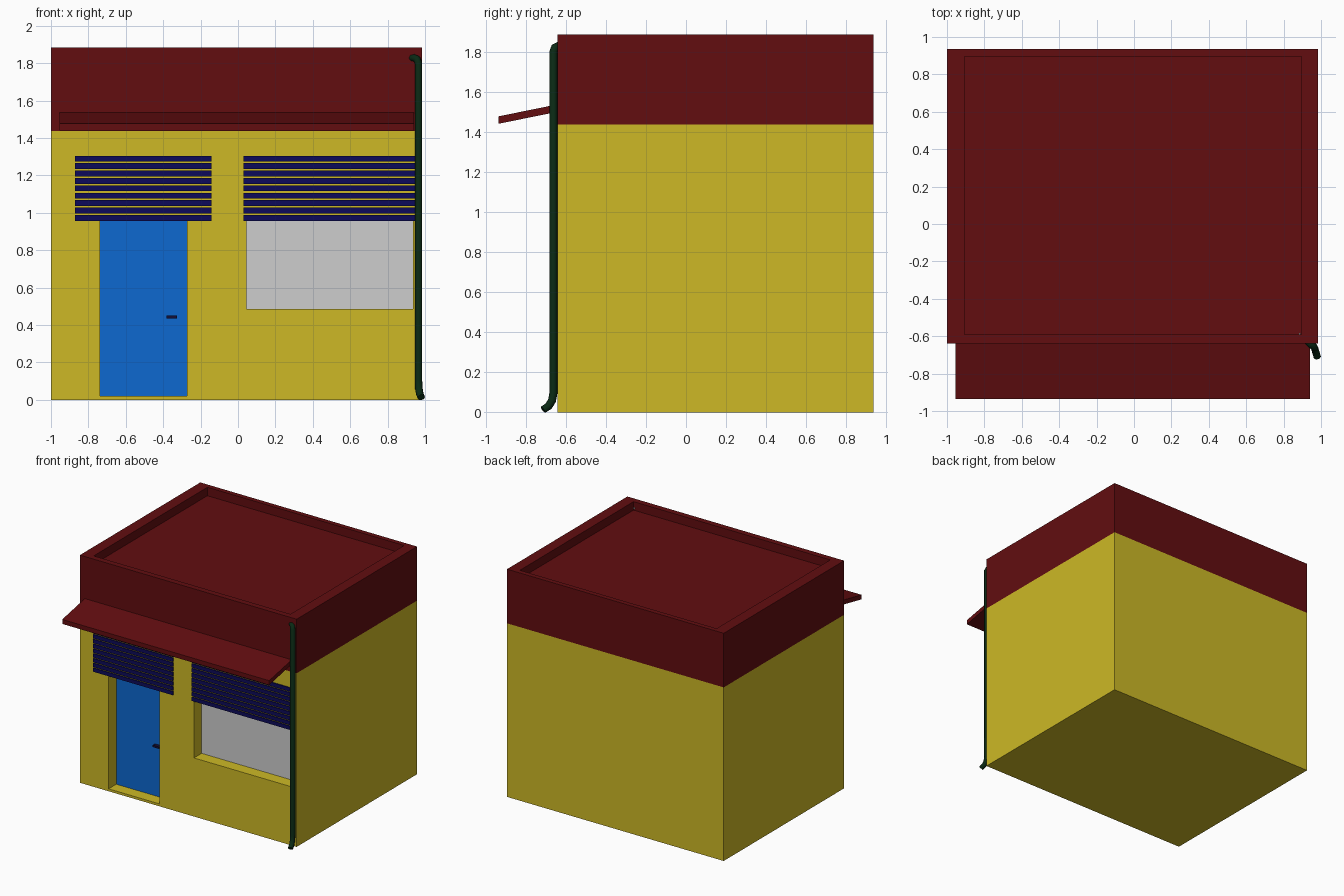
import bpy, bmesh
from mathutils import Vector

if "Cube" in bpy.data.objects:
    bpy.data.objects.remove(bpy.data.objects["Cube"])


def mat(name, r, g, b):
    m = bpy.data.materials.new(name)
    m.diffuse_color = (r, g, b, 1)
    m.use_nodes = True
    m.node_tree.nodes["Principled BSDF"].inputs["Base Color"].default_value = m.diffuse_color
    return m


YELLOW = mat("yellow wall", 0.61, 0.485, 0.019)
RED = mat("dark red", 0.122, 0.004, 0.005)
BLUE = mat("door blue", 0.004, 0.14, 0.63)
NAVY = mat("shutter navy", 0.0035, 0.003, 0.105)
GREY = mat("window grey", 0.61, 0.61, 0.61)
GREEN = mat("pipe green", 0.003, 0.022, 0.007)
BLACK = mat("handle dark", 0.006, 0.004, 0.035)


def finish(bm, name, *mats):
    bmesh.ops.recalc_face_normals(bm, faces=bm.faces)
    me = bpy.data.meshes.new(name)
    bm.to_mesh(me)
    bm.free()
    for m in mats:
        me.materials.append(m)
    ob = bpy.data.objects.new(name, me)
    bpy.context.collection.objects.link(ob)
    return ob


def add_box(bm, lo, hi):
    vs = bmesh.ops.create_cube(bm, size=1)["verts"]
    for v in vs:
        v.co = Vector([lo[i] if v.co[i] < 0 else hi[i] for i in range(3)])


def box(name, lo, hi, m):
    bm = bmesh.new()
    add_box(bm, lo, hi)
    return finish(bm, name, m)


def cut(bm, axis, value, faces):
    # slice the chosen faces along one axis
    no = Vector((0, 0, 0))
    no[axis] = 1
    geom = set(faces)
    for f in faces:
        geom.update(f.edges)
        geom.update(f.verts)
    bmesh.ops.bisect_plane(bm, geom=list(geom), plane_co=no * value, plane_no=no)


def recess(bm, picked, offset):
    # push the picked faces inward and return the new floor
    r = bmesh.ops.extrude_face_region(bm, geom=picked)
    floor = [g for g in r["geom"] if isinstance(g, bmesh.types.BMFace)]
    bmesh.ops.translate(bm, vec=offset,
                        verts=list({v for f in floor for v in f.verts}))
    bmesh.ops.delete(bm, geom=[f for f in picked if f.is_valid], context="FACES_ONLY")
    return floor


# building body: yellow walls, red parapet, recessed door, window and roof
X0, X1, Y0, Y1, H, BAND = -1.0, 0.985, -0.64, 0.935, 1.885, 1.437
DOOR = (-0.737, -0.272, 0.02, 0.975)
WINDOW = (0.045, 0.935, 0.485, 0.975)
bm = bmesh.new()
add_box(bm, (X0, Y0, 0), (X1, Y1, H))
cut(bm, 2, BAND, bm.faces[:])
for axis, values in ((0, DOOR[:2] + WINDOW[:2]), (2, (0.02, 0.485, 0.975))):
    for value in values:
        cut(bm, axis, value, [f for f in bm.faces if f.calc_center_median().y < Y0 + 0.001])
for axis, value in ((0, -0.907), (0, 0.895), (1, -0.592), (1, 0.895)):
    cut(bm, axis, value, [f for f in bm.faces if f.calc_center_median().z > H - 0.001])
for f in bm.faces:
    f.material_index = 1 if f.calc_center_median().z > BAND else 0


def front_faces(r):
    out = []
    for f in bm.faces:
        c = f.calc_center_median()
        if c.y < Y0 + 0.001 and r[0] < c.x < r[1] and r[2] < c.z < r[3]:
            out.append(f)
    return out


for f in recess(bm, front_faces(DOOR), (0, 0.1, 0)):
    f.material_index = 2
for f in recess(bm, front_faces(WINDOW), (0, 0.1, 0)):
    f.material_index = 3
roof = [f for f in bm.faces if f.calc_center_median().z > H - 0.001
        and -0.907 < f.calc_center_median().x < 0.895
        and -0.592 < f.calc_center_median().y < 0.895]
recess(bm, roof, (0, 0, -0.07))
finish(bm, "building", YELLOW, RED, BLUE, GREY)

# door handle
box("door_handle", (-0.382, -0.57, 0.434), (-0.325, -0.539, 0.45), BLACK)

# slatted shutters above door and window
for name, xa, xb in (("door_shutter", -0.872, -0.142), ("window_shutter", 0.03, 0.95)):
    bm = bmesh.new()
    for i in range(9):
        z = 0.957 + i * 0.0396
        add_box(bm, (xa, Y0 - 0.009, z), (xb, Y0 + 0.005, z + 0.031))
    finish(bm, name, NAVY)

# sloping awning
bm = bmesh.new()
profile = ((-0.935, 1.44), (-0.935, 1.477), (-0.635, 1.538), (-0.635, 1.501))
face = bm.faces.new([bm.verts.new((-0.955, y, z)) for y, z in profile])
ext = bmesh.ops.extrude_face_region(bm, geom=[face])["geom"]
bmesh.ops.translate(bm, vec=(1.895, 0, 0),
                    verts=[g for g in ext if isinstance(g, bmesh.types.BMVert)])
finish(bm, "awning", RED)

# drain pipe from the roof corner down to a kicked-out foot
path = ((0.897, -0.594, 1.828), (0.94, -0.638, 1.828), (0.957, -0.653, 1.822),
        (0.965, -0.661, 1.80), (0.965, -0.661, 0.10), (0.967, -0.668, 0.06),
        (0.972, -0.685, 0.032), (0.98, -0.712, 0.012))
cu = bpy.data.curves.new("drain_pipe", "CURVE")
cu.dimensions = "3D"
cu.bevel_depth = 0.02
cu.bevel_resolution = 2
cu.use_fill_caps = True
sp = cu.splines.new("POLY")
sp.points.add(len(path) - 1)
for p, co in zip(sp.points, path):
    p.co = (*co, 1)
cu.materials.append(GREEN)
pipe = bpy.data.objects.new("drain_pipe", cu)
bpy.context.collection.objects.link(pipe)
bpy.context.view_layer.objects.active = pipe
pipe.select_set(True)
bpy.ops.object.convert(target="MESH")
for v in pipe.data.vertices:
    v.co.z = max(v.co.z, 0)

# small drain opening in the roof corner
box("drain_opening", (0.881, -0.592, 1.828), (0.89, -0.583, 1.84), GREY)
